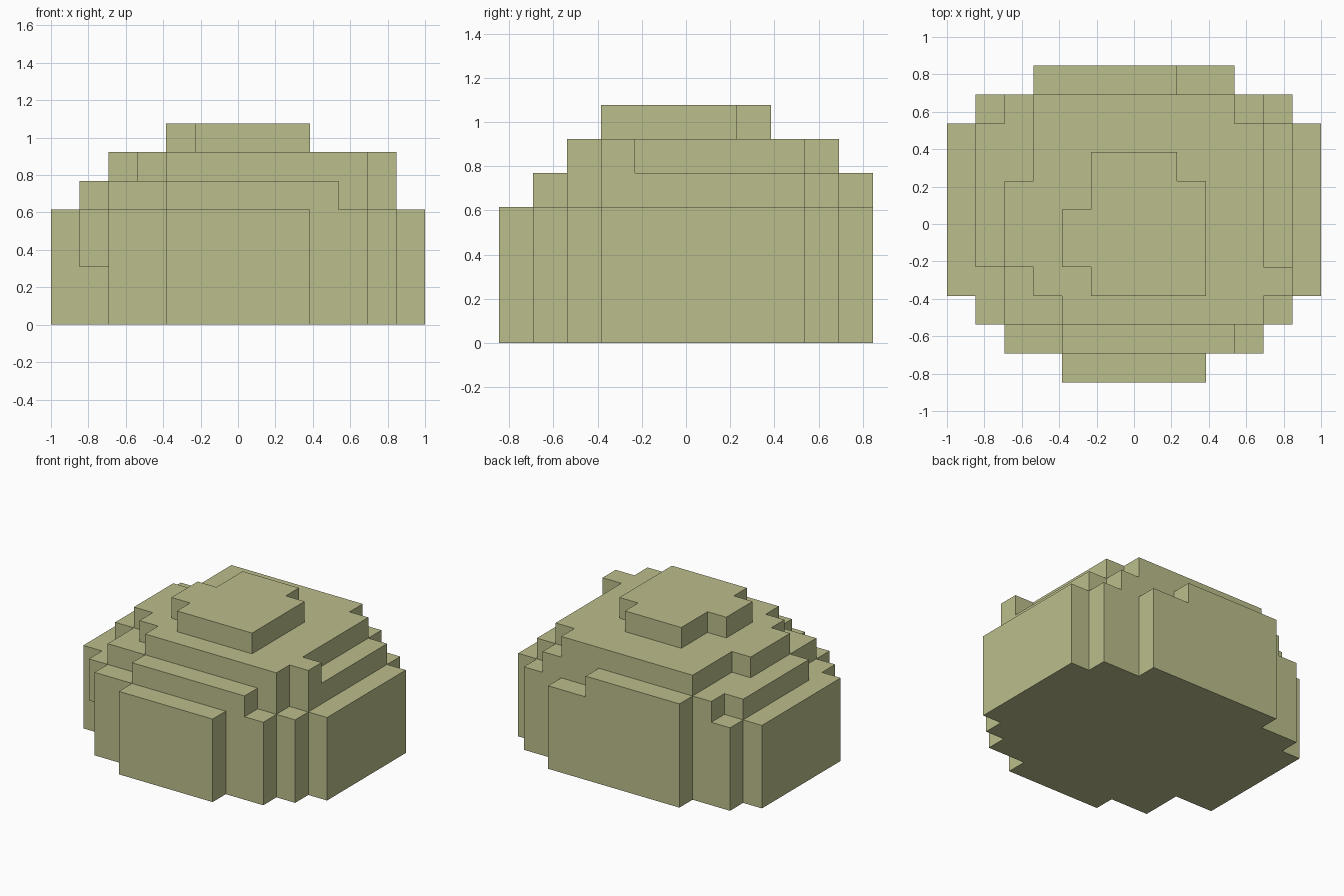
import bpy
import bmesh
from math import radians
from mathutils import Vector

default = bpy.data.objects.get("Cube")
if default:
    bpy.data.objects.remove(default, do_unlink=True)

CELL = 2 / 13
ORIGIN = Vector((-6.5, -5.5, 0))

# Each tier: bottom level, top level, {first row: (first column, last column)}, last row
# A span holds for every row until the next one given.
TIERS = [
    (0, 2, {0: (4, 8), 1: (2, 10), 2: (2, 11), 3: (0, 12), 9: (1, 11), 10: (3, 9)}, 10),  # foot
    (2, 4, {0: (4, 8), 1: (2, 10), 2: (1, 11), 3: (0, 12), 9: (1, 11), 10: (3, 9)}, 10),  # wall
    (4, 5, {1: (4, 9), 2: (2, 10), 3: (2, 11), 4: (1, 11), 9: (2, 10), 10: (3, 7)}, 10),  # step
    (5, 6, {2: (4, 10), 3: (3, 11), 4: (2, 10), 7: (3, 10), 9: (3, 9)}, 9),  # shoulder
    (6, 7, {3: (5, 8), 4: (4, 8), 6: (5, 8), 7: (5, 7)}, 7),  # cap
]


def fill_cells():
    cells = set()
    for low, high, spans, last_row in TIERS:
        for row in range(min(spans), last_row + 1):
            first, last = spans[max(r for r in spans if r <= row)]
            cells.update((x, row, z) for x in range(first, last + 1) for z in range(low, high))
    return cells


def exposed_face(bm, cell, axis, side):
    """Add one outward face of a cell."""
    u, v = (axis + 1) % 3, (axis + 2) % 3
    corners = [(0, 0), (1, 0), (1, 1), (0, 1)]
    if not side:
        corners.reverse()
    verts = []
    for a, b in corners:
        p = Vector(cell)
        p[axis] += side
        p[u] += a
        p[v] += b
        verts.append(bm.verts.new((p + ORIGIN) * CELL))
    bm.faces.new(verts)


# Blocky mound: keep only the outer skin, then merge the flat areas
bm = bmesh.new()
cells = fill_cells()
for cell in sorted(cells):
    for axis in range(3):
        for side in (0, 1):
            neighbour = list(cell)
            neighbour[axis] += 1 if side else -1
            if tuple(neighbour) not in cells:
                exposed_face(bm, cell, axis, side)
bmesh.ops.remove_doubles(bm, verts=bm.verts[:], dist=CELL / 100)
bmesh.ops.dissolve_limit(bm, angle_limit=radians(1), verts=bm.verts[:], edges=bm.edges[:])

mesh = bpy.data.meshes.new("stepped_mound")
bm.to_mesh(mesh)
bm.free()
mound = bpy.data.objects.new("stepped_mound", mesh)
bpy.context.collection.objects.link(mound)

# Single matt colour
moss = bpy.data.materials.new("pale_moss_green")
moss.use_nodes = True
moss.diffuse_color = (0.50, 0.515, 0.26, 1)
shader = moss.node_tree.nodes["Principled BSDF"]
shader.inputs["Base Color"].default_value = moss.diffuse_color
shader.inputs["Roughness"].default_value = 0.9
mesh.materials.append(moss)
